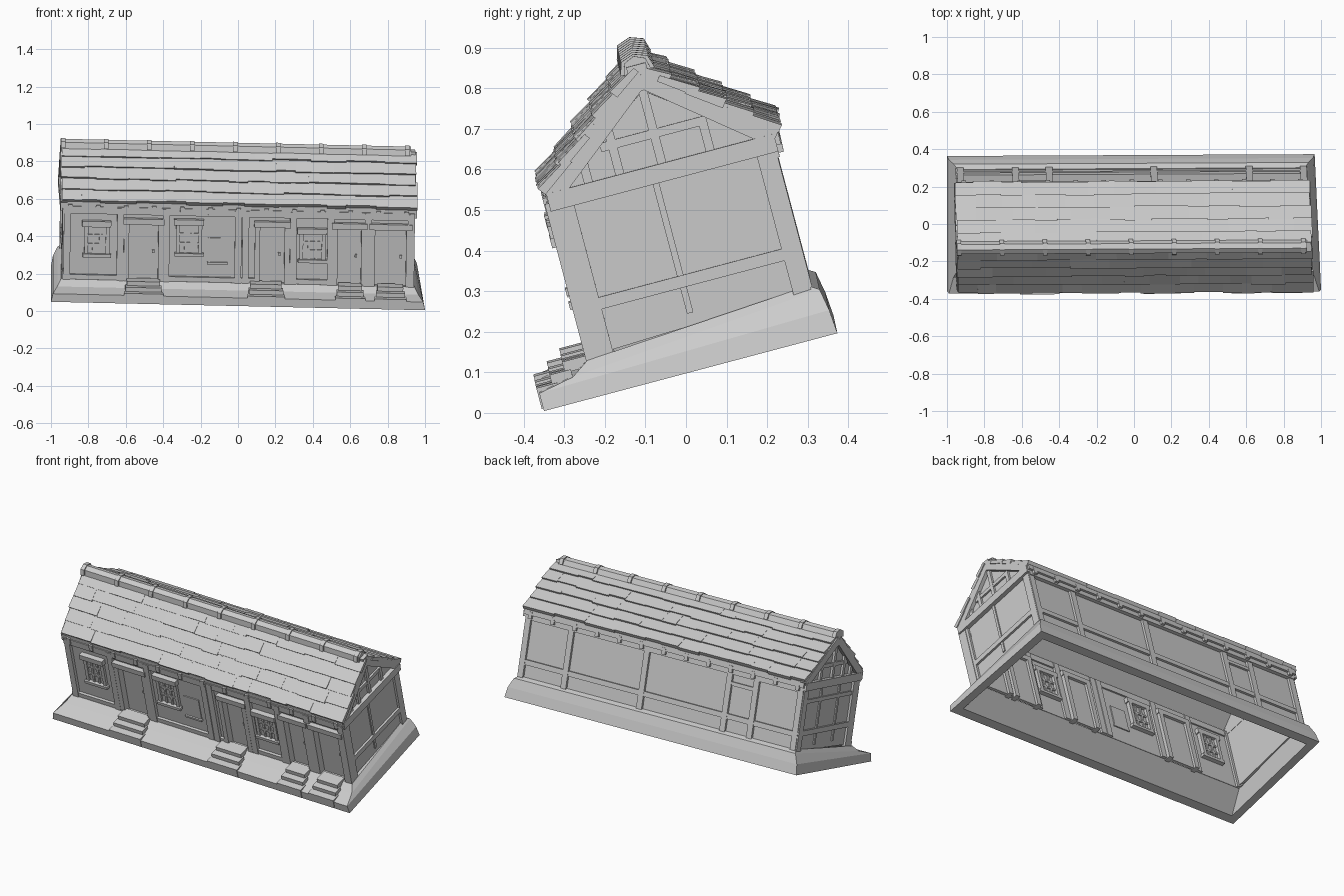
import bpy, bmesh, random
from mathutils import Vector, Matrix

if "Cube" in bpy.data.objects:
    bpy.data.objects.remove(bpy.data.objects["Cube"])

random.seed(4)
parts = {}
# House frame: x = length, u = depth from the front, w = height; the whole house leans
AX, AU, AW = Vector((1, .005, -.0225)), Vector((-.023, .967, .256)), Vector((.013, -.256, .967))
ORIGIN = Vector((0, -.355, .027))


def get(name):
    return parts.setdefault(name, bmesh.new())


def prism(name, prof, x0, x1):
    """Extrude a (u, w) profile along x."""
    bm = get(name)
    a = [bm.verts.new((x0, u, w)) for u, w in prof]
    b = [bm.verts.new((x1, u, w)) for u, w in prof]
    bm.faces.new(a)
    bm.faces.new(b[::-1])
    n = len(prof)
    for i in range(n):
        j = (i + 1) % n
        bm.faces.new((a[i], b[i], b[j], a[j]))


def box(name, x0, x1, u0, u1, w0, w1):
    prism(name, [(u0, w0), (u1, w0), (u1, w1), (u0, w1)], x0, x1)


def bar(name, p, q, t, x0, x1):
    """Straight timber lying in a gable plane, from p to q, thickness t."""
    p, q = Vector(p), Vector(q)
    d = (q - p).normalized()
    n = Vector((-d.y, d.x)) * t / 2
    prism(name, [p - n, q - n, q + n, p + n], x0, x1)


# Hollow sloping plinth, open underneath: (half length, front u, back u, front w, back w)
bm = get("plinth")
rings = []
for hx, u0, u1, wf, wb in [(1, 0, .748, 0, 0), (.99, 0, .743, .045, .06), (.965, .09, .733, .062, .115),
                           (.945, .135, .708, .092, .130), (.92, .17, .69, .09, .125), (.95, .05, .70, 0, 0)]:
    hb = max(hx - .017, .92)
    rings.append([bm.verts.new(c) for c in ((-hx, u0, wf), (hx, u0, wf), (hb, u1, wb), (-hb, u1, wb))])
for k in range(len(rings)):
    a, b = rings[k], rings[(k + 1) % len(rings)]
    for i in range(4):
        j = (i + 1) % 4
        bm.faces.new((a[i], a[j], b[j], b[i]))

# Steps in front of every door
for x0, x1 in [(-.61, -.40), (.05, .25), (.52, .68), (.73, .90)]:
    for i, (u0, u1, w0, w1) in enumerate([(-.004, .05, .004, .057), (.036, .09, .035, .08), (.074, .15, .075, .103)]):
        d = .008 * i
        box("steps", x0 + d, x1 - d, u0, u1, w0, w1)

# Front wall, left open at the doors
doors = [(-.585, -.425), (.115, .25), (.53, .66), (.73, .90)]
x = -.935
for d0, d1 in doors + [(.935, .935)]:
    box("front_wall", x, d0, .152, .172, .09, .50)
    if d1 > d0:
        box("front_wall", d0, d1, .152, .172, .41, .50)
    x = d1

# Recessed plank doors with jambs, lintels and knobs
for d0, d1 in doors:
    box("doors", d0 - .005, d1 + .005, .175, .19, .085, .415)
    for xm in (d0 - .012, d1 + .012):
        box("door_frames", xm - .014, xm + .014, .132, .205, .085, .43)
    box("door_frames", d0 - .03, d1 + .03, .124, .205, .403, .435)
    box("door_knobs", d1 - .035, d1 - .022, .163, .178, .24, .256)

# Windows with muntins, sills and lintels
for x0, x1, w0, w1 in [(-.81, -.70, .235, .385), (-.32, -.205, .25, .405), (.34, .455, .23, .37)]:
    box("window_panes", x0, x1, .147, .178, w0, w1)
    for xa, xb in ((x0 - .012, x0 + .008), (x1 - .008, x1 + .012)):
        box("window_frames", xa, xb, .136, .195, w0, w1)
    for i in (1, 2):
        xm, wm = x0 + (x1 - x0) * i / 3, w0 + (w1 - w0) * i / 3
        box("window_frames", xm - .006, xm + .006, .14, .185, w0, w1)
        box("window_frames", x0, x1, .14, .185, wm - .006, wm + .006)
    box("window_frames", x0 - .02, x1 + .02, .126, .195, w0 - .018, w0)
    box("window_frames", x0 - .025, x1 + .02, .122, .195, w1, w1 + .032)
# Shuttered hatch beside the middle window
box("hatch", -.16, -.06, .147, .178, .20, .335)
box("hatch", -.165, -.055, .138, .178, .19, .202)

# Front timber posts and rails, showing on the inside as well
for xm in (-.915, -.63, -.385, 0, .04, .295, .495, .695, .925):
    box("front_posts", xm - .018, xm + .018, .132, .185, .09, .49)
x = -.94
for d0, d1 in doors:
    box("front_rails", x, d0 - .02, .136, .165, .09, .118)
    x = d1 + .02
box("front_rails", -.94, .94, .136, .18, .455, .495)
box("front_rails", .66, .73, .138, .165, .19, .215)

# Back wall with posts and rails
box("back_wall", -.93, .93, .69, .703, .12, .50)
for xm in (-.915, -.62, -.44, .12, .63, .92):
    box("back_posts", xm - .018, xm + .018, .695, .717, .125, .49)
box("back_rails", -.935, .935, .695, .715, .20, .23)
box("back_rails", -.935, .935, .69, .722, .455, .495)
box("back_rails", -.62, -.44, .695, .714, .39, .412)

# Gable ends: wall, frame timbers and small struts
for s in (-1, 1):
    def span(a, b):
        return s * a, s * b
    prism("gable_walls", [(.155, .10), (.70, .12), (.70, .50), (.437, .70), (.155, .50)], *span(.912, .927))
    fr = span(.915, .94)
    for u, t in ((.172, .06), (.69, .045)):
        bar("gable_posts", (u, .09), (u, .48), t, *fr)
    mids = [.41] if s > 0 else [.335, .52]
    for u in mids:
        bar("gable_posts", (u, .14), (u, .48), .016, *span(.915, .934))
    bar("gable_rails", (.17, .22), (.71, .22), .03, *fr)
    if s < 0:
        bar("gable_rails", (.2, .40), (.67, .40), .022, *span(.915, .936))
    bar("tie_beams", (.142, .492), (.722, .492), .045, *span(.91, .953))
    for u, top in ((.25, .57), (.33, .63), (.437, .70), (.56, .60)):
        bar("gable_struts", (u, .51), (u, top), .022, *span(.915, .94))
    bar("gable_struts", (.30, .59), (.57, .59), .022, *span(.915, .938))
    # Barge boards under the roof edge
    for e in (.15, .722):
        bar("barge_boards", (e, .502), (.437, .732), .045, *span(.915, .95))
    bar("barge_boards", (.437, .70), (.437, .765), .05, *span(.92, .948))

# Roof deck and ragged overlapping shingles
prism("roof_deck", [(.147, .502), (.437, .73), (.727, .502), (.727, .52), (.437, .748), (.147, .52)], -.935, .94)
ROWS = 5
for e in (.147, .727):
    eave, ridge = Vector((e, .518)), Vector((.437, .750))
    d = ridge - eave
    length = d.length
    d.normalize()
    n = Vector((-d.y, d.x)) if e < .4 else Vector((d.y, -d.x))
    for r in range(ROWS):
        x = -.94 - random.uniform(0, .01)
        while x < .94:
            x2 = x + random.uniform(.09, .22)
            if x2 > .88:
                x2 = .945 + random.uniform(0, .012)
            lo = length * r / ROWS - random.uniform(0, .01)
            hi = min(length * (r + 1) / ROWS + .02, length)
            t = random.uniform(.021, .027)
            prof = [eave + d * lo + n * .001, eave + d * hi - n * .004,
                    eave + d * hi + n * .012, eave + d * lo + n * t]
            prism("shingles", prof, x, x2)
            x = x2

# Eave fascia and rafter tails
for u0, u1 in ((.14, .156), (.716, .733)):
    box("eave_boards", -.94, .945, u0, u1, .485, .52)
for i in range(13):
    xm = -.9 + i * .15
    box("rafter_tails", xm - .012, xm + .012, .13, .16, .465, .505)
    box("rafter_tails", xm - .012, xm + .012, .70, .735, .465, .505)

# Ridge beam with clips
cap = [(.402, .742), (.41, .775), (.437, .787), (.464, .775), (.472, .742)]
prism("ridge_cap", cap, -.935, .925)
for i in range(9):
    xm = -.935 + i * .23
    big = [(.437 + (u - .437) * 1.25, w + .005) for u, w in cap]
    prism("ridge_clips", big, xm - .012, xm + .012)

# Lean every part into place and make the objects
M = Matrix((AX, AU, AW)).transposed().to_4x4()
M.translation = ORIGIN
for name, bm in parts.items():
    bm.transform(M)
    bmesh.ops.recalc_face_normals(bm, faces=bm.faces)
    mesh = bpy.data.meshes.new(name)
    bm.to_mesh(mesh)
    bm.free()
    bpy.context.collection.objects.link(bpy.data.objects.new(name, mesh))
